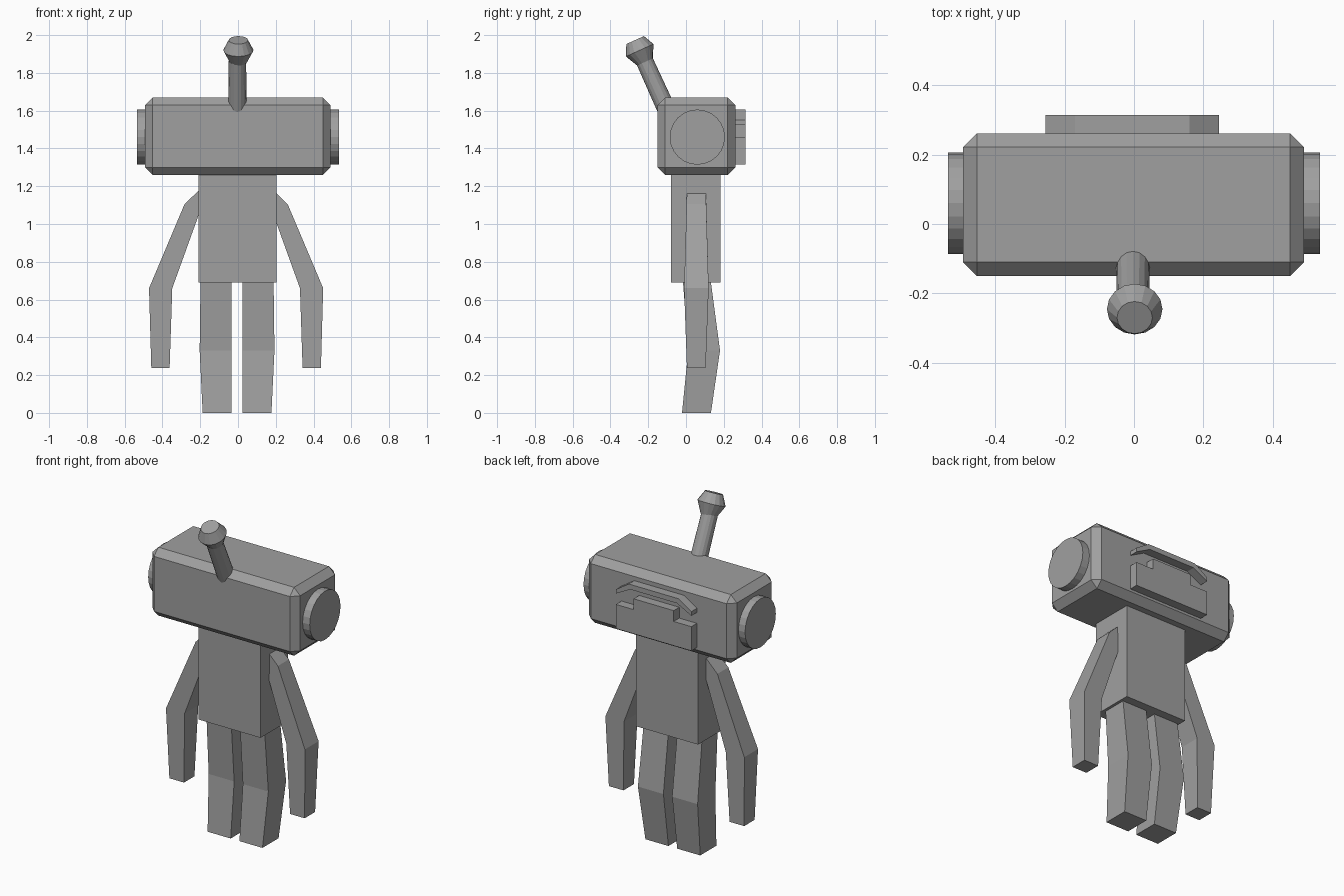
import bpy, bmesh
from mathutils import Vector, Matrix

cube = bpy.data.objects.get("Cube")
if cube:
    bpy.data.objects.remove(cube, do_unlink=True)

grey = bpy.data.materials.new("mid grey")
grey.use_nodes = True
colour = (0.35, 0.35, 0.35, 1)
grey.diffuse_color = colour
grey.node_tree.nodes["Principled BSDF"].inputs["Base Color"].default_value = colour


def finish(name, bm):
    bmesh.ops.recalc_face_normals(bm, faces=bm.faces)
    mesh = bpy.data.meshes.new(name)
    bm.to_mesh(mesh)
    bm.free()
    mesh.materials.append(grey)
    obj = bpy.data.objects.new(name, mesh)
    bpy.context.collection.objects.link(obj)
    return obj


def box(name, low, high):
    low, high = Vector(low), Vector(high)
    place = Matrix.Translation((low + high) / 2) @ Matrix.Diagonal(high - low).to_4x4()
    bm = bmesh.new()
    bmesh.ops.create_cube(bm, size=1, matrix=place)
    return finish(name, bm)


def prism(name, points):
    """Join front and back outlines; each point is (x, z, y_front, y_back)."""
    bm = bmesh.new()
    front = [bm.verts.new((x, a, z)) for x, z, a, b in points]
    back = [bm.verts.new((x, b, z)) for x, z, a, b in points]
    bm.faces.new(front)
    bm.faces.new(back[::-1])
    for i in range(len(points)):
        j = (i + 1) % len(points)
        bm.faces.new((front[i], back[i], back[j], front[j]))
    return finish(name, bm)


def lathe(name, start, direction, profile, sides):
    """Stack rings of (distance, radius) along a direction."""
    bm = bmesh.new()
    turn = Vector(direction).to_track_quat("Z", "Y").to_matrix().to_4x4()
    place = Matrix.Translation(start) @ turn
    rings = []
    for dist, radius in profile:
        ring = bmesh.ops.create_circle(bm, segments=sides, radius=radius,
                                       matrix=place @ Matrix.Translation((0, 0, dist)))
        rings.append(ring["verts"])
    bm.faces.new(rings[0])
    bm.faces.new(rings[-1])
    for a, b in zip(rings, rings[1:]):
        for i in range(sides):
            j = (i + 1) % sides
            bm.faces.new((a[i], a[j], b[j], b[i]))
    return finish(name, bm)


# Head with chamfered edges, and torso
head = box("head", (-0.492, -0.15, 1.26), (0.489, 0.261, 1.67))
bevel = head.modifiers.new("chamfer", "BEVEL")
bevel.width = 0.04
bevel.segments = 1
box("torso", (-0.208, -0.079, 0.69), (0.205, 0.183, 1.3))

# Antenna leaning forward, with a faceted knob
lean = (0, -0.413, 0.91)
lathe("antenna_rod", (-0.003, -0.1, 1.6), lean, [(0, 0.049), (0.29, 0.046)], 16)
lathe("antenna_knob", (0.002, -0.217, 1.858), lean,
      [(0, 0.046), (0.068, 0.08), (0.127, 0.051)], 16)

# Stepped plate and bent strip on the back of the head
outline = [(0.25, 1.315), (0.25, 1.46), (0.133, 1.46), (0.133, 1.525)]
outline += [(-x, z) for x, z in reversed(outline)]
prism("back_plate", [(x - 0.005, z, 0.25, 0.314) for x, z in outline])
arch = [(0.25, 1.525), (0.25, 1.55), (0.165, 1.605)]
arch += [(-x, z) for x, z in reversed(arch)]
arch += [(-0.155, 1.575), (0.155, 1.575)]
prism("back_strip", [(x - 0.005, z, 0.25, 0.314) for x, z in arch])

# Limb outlines: x, z, front y, back y
arm = [(0.19, 1.185, 0.005, 0.105), (0.273, 1.105, 0.003, 0.107),
       (0.461, 0.66, -0.01, 0.12), (0.449, 0.238, 0.005, 0.104),
       (0.352, 0.238, 0.005, 0.104), (0.338, 0.66, -0.01, 0.12),
       (0.19, 1.07, 0.005, 0.105)]
leg = [(0.193, 0.72, -0.018, 0.128), (0.198, 0.33, 0.012, 0.18),
       (0.182, 0, -0.021, 0.132), (0.029, 0, -0.021, 0.132),
       (0.029, 0.33, 0.012, 0.18), (0.029, 0.72, -0.018, 0.128)]

for side, sign in (("left", 1), ("right", -1)):
    # Ear discs, arms and legs
    lathe(side + "_ear_disc", (sign * 0.47, 0.06, 1.46), (sign, 0, 0),
          [(0, 0.146), (0.066, 0.146)], 24)
    prism(side + "_arm", [(sign * x - 0.01, z, a, b) for x, z, a, b in arm])
    # Each leg is two stacked segments meeting at the knee
    segments = {"thigh": (0, 1, 4, 5), "shin": (1, 2, 3, 4)}
    for part, picks in segments.items():
        prism(f"{side}_{part}", [(sign * leg[i][0] - 0.005, *leg[i][1:]) for i in picks])
